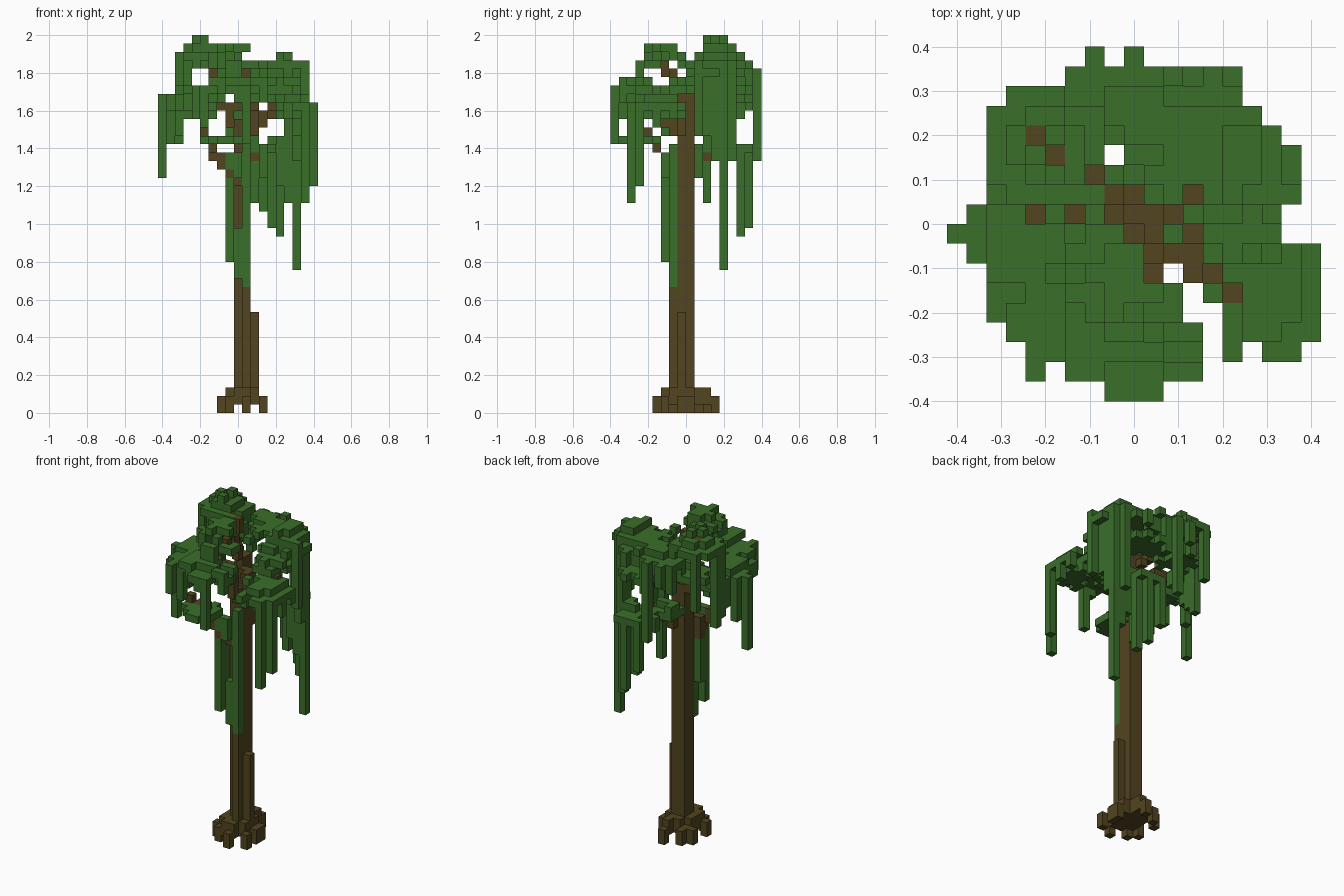
import bpy, bmesh, random
from mathutils import Vector

random.seed(4)
S = 2 / 45                      # block size
cube = bpy.data.objects.get("Cube")
if cube:
    bpy.data.objects.remove(cube, do_unlink=True)


def material(name, rgb):
    m = bpy.data.materials.new(name)
    m.use_nodes = True
    m.diffuse_color = (*rgb, 1)
    m.node_tree.nodes["Principled BSDF"].inputs["Base Color"].default_value = (*rgb, 1)
    return m


bark = material("bark_brown", (0.084, 0.058, 0.014))
leaf = material("leaf_green", (0.042, 0.156, 0.023))

blocks = {}                     # grid cell -> part name
tops = {}                       # canopy column -> highest step
# Columns left open in the canopy, over the trunk, the branch tips and the notches
gaps = {(8, 9), (8, 10), (9, 8), (9, 9), (9, 10), (10, 6), (10, 7), (10, 8), (10, 9),
        (11, 6), (11, 7), (7, 11), (4, 13), (5, 12), (6, 9), (12, 10), (12, 4), (13, 4),
        (13, 3), (13, 2)}


def put(part, i, j, k):
    blocks.setdefault((i, j, k), part)


def box(part, i0, i1, j0, j1, k0, k1):
    for i in range(i0, i1 + 1):
        for j in range(j0, j1 + 1):
            for k in range(k0, k1):
                put(part, i, j, k)


def path(part, *points):
    for a, b in zip(points, points[1:]):
        a, b = Vector(a), Vector(b)
        n = int(max(abs(c) for c in b - a)) * 2
        for t in range(n + 1):
            put(part, *(round(c) for c in a.lerp(b, t / n)))


def ellipse(ci, cj, ri, rj, ragged):
    """Columns of an ellipse with a ragged rim, and how far out each one lies."""
    for i in range(19):
        for j in range(18):
            d = ((i - ci) / ri) ** 2 + ((j - cj) / rj) ** 2
            if d <= 1 and (d < .65 or random.random() > ragged):
                yield i, j, d


def clump(ci, cj, ri, rj, top, drop):
    for i, j, d in ellipse(ci, cj, ri, rj, .2):
        if (i, j) not in gaps:
            h = min(top, top - round(drop * d + random.uniform(-.4, .4)))
            box("canopy", i, i, j, j, h - random.choice((1, 1, 2)), h)
            tops[i, j] = max(h, tops.get((i, j), 0))


def pad(ci, cj, k, ri, rj, ragged):
    for i, j, d in ellipse(ci, cj, ri, rj, ragged):
        put("lower_foliage", i, j, k)
        if d < .3 and random.random() < .4:
            put("lower_foliage", i, j, k + 1)


def strand(i, j, low):
    """Hang leaves from the nearest canopy column."""
    near = min(tops, key=lambda c: (c[0] - i) ** 2 + (c[1] - j) ** 2)
    box("hanging_strands", i, i, j, j, low, tops[near])


# Trunk with a front rib and a side buttress
box("trunk", 9, 10, 8, 9, 1, 35)
box("trunk", 10, 10, 7, 7, 1, 15)
box("trunk", 11, 11, 8, 8, 1, 12)
box("trunk", 10, 10, 8, 9, 35, 39)
box("trunk", 11, 11, 8, 8, 33, 37)

# Roots: a low collar, then arms that step down to small feet
box("roots", 8, 11, 8, 9, 1, 3)
box("roots", 9, 10, 7, 10, 1, 3)
for shoulder, end in (((8, 7), (7, 7)), ((8, 8), (7, 10)), ((9, 10), (8, 11)),
                      ((10, 11), (10, 12)), ((11, 9), (12, 9)), ((11, 7), (12, 6)),
                      ((10, 6), (10, 5)), ((9, 6), (8, 6)), ((11, 8), (12, 8))):
    path("roots", (*shoulder, 1), (*end, 1))
    put("roots", *shoulder, 2)
    put("roots", *end, 0)

# Branches
path("branches", (10, 9, 34), (9, 9, 38), (8, 9, 40), (8, 10, 42))
path("branches", (9, 10, 37), (6, 11, 40), (5, 12, 43), (4, 13, 43))
path("branches", (10, 9, 33), (12, 10, 35), (13, 11, 35))
path("branches", (10, 7, 33), (10, 6, 36), (10, 4, 38))
path("branches", (11, 8, 33), (11, 7, 37), (15, 5, 36))
path("branches", (8, 7, 27), (7, 6, 30), (6, 5, 31), (5, 4, 33))
path("branches", (9, 9, 34), (6, 9, 37), (4, 9, 37))
path("branches", (10, 8, 38), (9, 6, 41))
path("branches", (10, 10, 29), (12, 12, 31))
box("branches", 8, 9, 7, 7, 27, 30)

# Canopy clumps: centre, radii, top step, fall towards the rim
clump(4.5, 12.5, 3.2, 3.3, 45, 3)      # back left crown
clump(10, 14, 4.6, 2.9, 42, 1)         # back
clump(14.2, 11.7, 3, 3.4, 43, 2)       # right
clump(3, 7.5, 2.9, 2.9, 39, 1)         # left
clump(8.5, 6, 3.3, 3.2, 44, 2)         # front crown
clump(8.3, 2.5, 4.5, 2.6, 40, 1)       # front
clump(4.5, 4, 2.8, 2.3, 39, 1)         # front left
clump(15.5, 5, 3.4, 3.3, 38, 1)        # front right
clump(6.5, 10, 2, 1.8, 43, 1)          # inner left
clump(11.7, 11, 2, 2, 42, 1)           # inner right
clump(14, 8.3, 2.4, 1.6, 40, 1)        # inner front right

# Lower leaf pads
pad(13, 14, 31, 2.6, 2.6, .4)
pad(7.5, 3, 32, 2.5, 2.3, .4)
pad(4.5, 7, 35, 3, 3, .4)
pad(12, 14, 37, 3.3, 2.3, .5)
pad(10, 11.5, 31, 2.3, 1.8, .4)
pad(5, 12, 38, 2.3, 2.3, .5)
pad(14.5, 10, 38, 2.4, 2.4, .5)
pad(16, 5, 35, 1.8, 2, .4)

# Strands hanging from the canopy rim: column, row, lowest step
for s in ((0, 8, 28), (1, 9, 32), (2, 6, 33), (2, 12, 32), (2, 11, 33), (2, 10, 34),
          (3, 15, 35), (7, 17, 38), (9, 17, 30), (10, 16, 36), (6, 16, 37), (13, 16, 39),
          (15, 14, 30), (15, 13, 25), (16, 13, 17), (16, 12, 30), (16, 11, 33),
          (17, 10, 33), (18, 3, 27), (17, 2, 25), (18, 5, 34), (14, 2, 36),
          (10, 0, 32), (9, 0, 38), (4, 1, 35), (5, 2, 34), (12, 1, 37)):
    strand(*s)

# Strands hanging from the lower pads
for i, j, low in ((11, 16, 25), (12, 15, 24), (13, 16, 22), (14, 15, 21),
                  (11, 11, 25), (12, 10, 28), (14, 13, 27), (10, 14, 30)):
    box("hanging_strands", i, i, j, j, low, 32)

# Leaves trailing down the front of the trunk
box("trunk_leaves", 8, 8, 6, 6, 18, 31)
box("trunk_leaves", 9, 9, 7, 7, 16, 22)
box("trunk_leaves", 10, 10, 7, 7, 15, 32)
box("trunk_leaves", 8, 8, 7, 7, 21, 28)
box("trunk_leaves", 9, 9, 6, 6, 28, 31)

# One mesh per part, keeping only the outer block faces
AXES = [Vector(v) for v in ((1, 0, 0), (0, 1, 0), (0, 0, 1))]


def build(part, mat):
    bm = bmesh.new()
    verts = {}

    def vert(p):
        key = tuple(round(c * 2) for c in p)
        if key not in verts:
            verts[key] = bm.verts.new(((p.x - 9) * S, (p.y - 8.5) * S, (p.z + .5) * S))
        return verts[key]

    for cell in [c for c, name in blocks.items() if name == part]:
        centre = Vector(cell)
        for a in range(3):
            u, v = AXES[(a + 1) % 3] / 2, AXES[(a + 2) % 3] / 2
            for side in (1, -1):
                n = AXES[a] * side
                if tuple(round(c) for c in centre + n) in blocks:
                    continue
                mid = centre + n / 2
                ring = [mid - u - v, mid + u - v, mid + u + v, mid - u + v]
                bm.faces.new([vert(p) for p in ring[::side]])
    mesh = bpy.data.meshes.new(part)
    bm.to_mesh(mesh)
    bm.free()
    mesh.materials.append(mat)
    bpy.context.collection.objects.link(bpy.data.objects.new(part, mesh))


for part in ("trunk", "roots", "branches"):
    build(part, bark)
for part in ("canopy", "lower_foliage", "hanging_strands", "trunk_leaves"):
    build(part, leaf)
